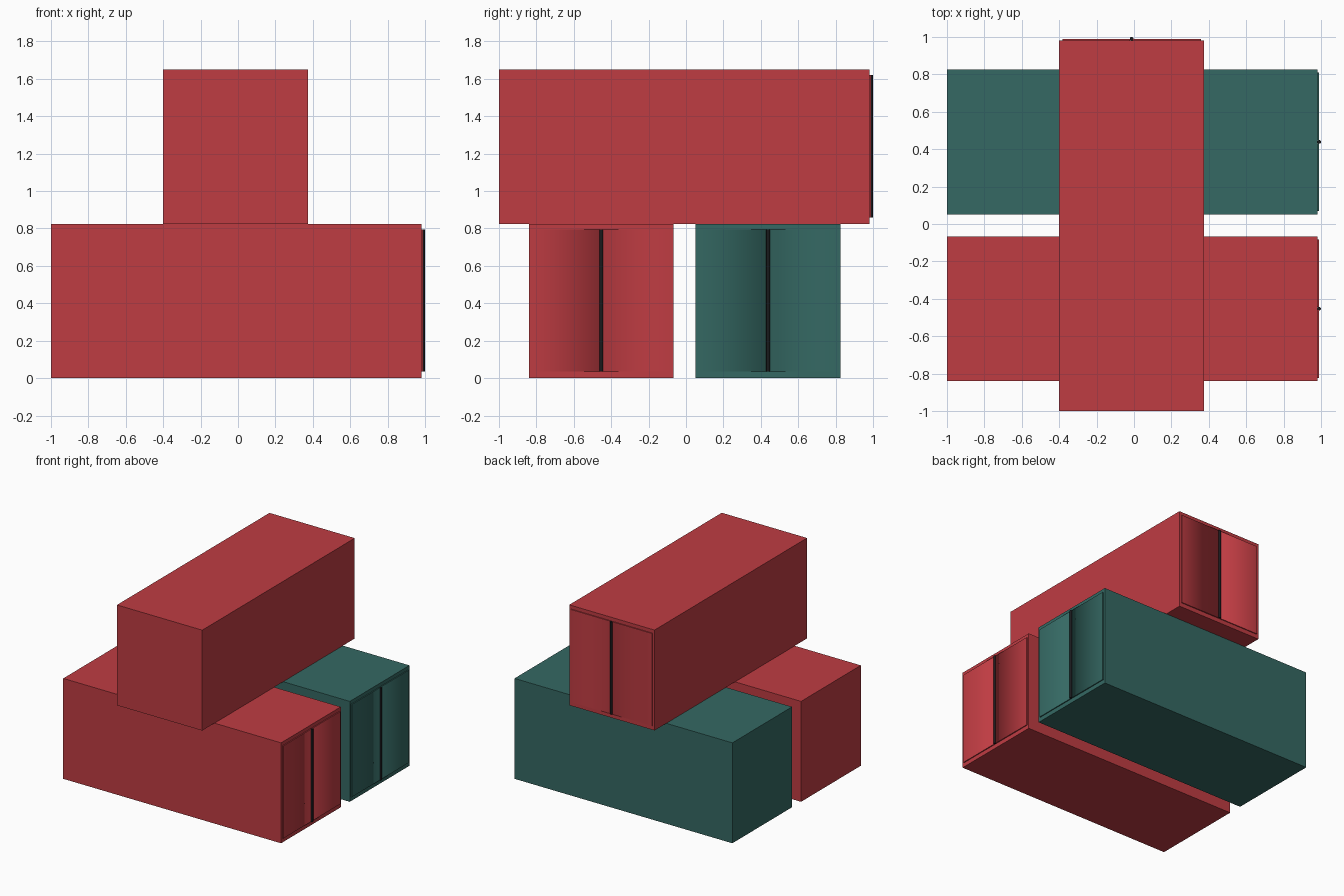
import bpy, bmesh, math
from mathutils import Matrix, Vector

if "Cube" in bpy.data.objects:
    bpy.data.objects.remove(bpy.data.objects["Cube"])

WIDTH, HEIGHT = 0.775, 0.825


def material(name, rgb):
    m = bpy.data.materials.new(name)
    m.diffuse_color = (*rgb, 1)
    m.use_nodes = True
    m.node_tree.nodes["Principled BSDF"].inputs["Base Color"].default_value = m.diffuse_color
    return m


red = material("red paint", (0.52, 0.045, 0.055))
teal = material("teal paint", (0.035, 0.14, 0.125))
black = material("black steel", (0.01, 0.01, 0.012))


def add_object(name, bm, mat, place):
    mesh = bpy.data.meshes.new(name)
    bm.to_mesh(mesh)
    bm.free()
    mesh.materials.append(mat)
    obj = bpy.data.objects.new(name, mesh)
    obj.matrix_world = place
    bpy.context.collection.objects.link(obj)
    return obj


def box(lo, hi):
    lo, hi = Vector(lo), Vector(hi)
    bm = bmesh.new()
    bmesh.ops.create_cube(bm, size=1, matrix=Matrix.Translation((lo + hi) / 2)
                          @ Matrix.Diagonal((*(hi - lo), 1)))
    return bm


def container(name, mat, place):
    # Plain body, long axis on local x, doors at the +x end
    add_object(name + "_body", box((-1, -WIDTH / 2, 0), (0.98, WIDTH / 2, HEIGHT)), mat, place)

    # Pair of doors, shaded softly towards the meeting edge
    for label, side in (("left", -1), ("right", 1)):
        a, b = sorted((side * 0.008, side * 0.37))
        bm = box((0.975, a, 0.035), (0.988, b, 0.795))
        for f in bm.faces:
            f.smooth = True
        for e in bm.edges:
            inner_front = all(abs(v.co.y) < 0.01 and v.co.x > 0.98 for v in e.verts)
            e.smooth = inner_front
        add_object(f"{name}_{label}_door", bm, mat, place)

    # Locking bar down the middle
    bm = bmesh.new()
    bmesh.ops.create_cone(bm, cap_ends=True, segments=12, radius1=0.01, radius2=0.01,
                          depth=0.76, matrix=Matrix.Translation((0.99, 0, 0.415)))
    for f in bm.faces:
        f.smooth = len(f.verts) == 4
    for e in bm.edges:
        e.smooth = all(f.smooth for f in e.link_faces)
    add_object(name + "_lock_bar", bm, black, place)


# Two containers side by side, one laid across on top
container("front_container", red, Matrix.Translation((0, -0.453, 0)))
container("back_container", teal, Matrix.Translation((0, 0.439, 0)))
container("top_container", red,
          Matrix.Translation((-0.0125, 0, HEIGHT)) @ Matrix.Rotation(math.pi / 2, 4, 'Z'))
